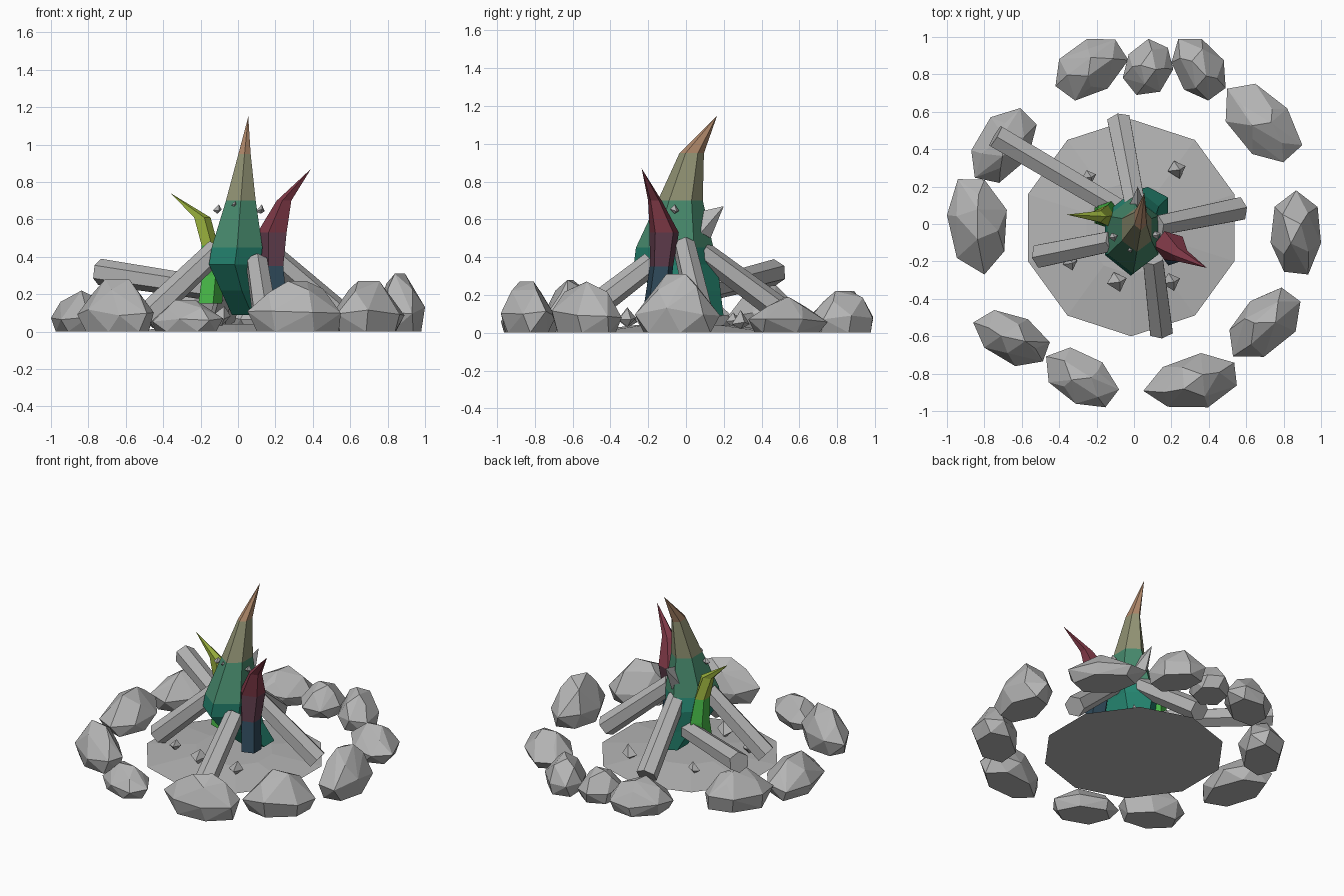
import bpy, bmesh, math, random
from mathutils import Vector

cube = bpy.data.objects.get("Cube")
if cube:
    bpy.data.objects.remove(cube, do_unlink=True)

random.seed(7)


def material(name, rgb):
    m = bpy.data.materials.new(name)
    m.use_nodes = True
    m.diffuse_color = (*rgb, 1)
    m.node_tree.nodes["Principled BSDF"].inputs["Base Color"].default_value = (*rgb, 1)
    return m


GREY = material("stone grey", (.46, .46, .46))
TEAL = material("teal", (.018, .23, .16))
GREEN = material("sea green", (.062, .25, .15))
OLIVE = material("olive", (.28, .285, .17))
TAN = material("tan", (.42, .24, .14))
BLUE = material("dark blue", (.027, .065, .10))
PLUM = material("plum", (.12, .047, .075))
MAROON = material("maroon", (.22, .042, .065))
BRIGHT = material("bright green", (.063, .48, .063))
LIME = material("lime", (.31, .42, .045))


def finish(name, bm, mats):
    bmesh.ops.recalc_face_normals(bm, faces=bm.faces[:])
    mesh = bpy.data.meshes.new(name)
    bm.to_mesh(mesh)
    bm.free()
    for m in mats:
        mesh.materials.append(m)
    obj = bpy.data.objects.new(name, mesh)
    bpy.context.collection.objects.link(obj)
    return obj


def hull(name, points):
    bm = bmesh.new()
    for p in points:
        bm.verts.new(p)
    res = bmesh.ops.convex_hull(bm, input=bm.verts[:])
    inner = [v for v in res["geom_interior"] if isinstance(v, bmesh.types.BMVert)]
    bmesh.ops.delete(bm, geom=inner, context='VERTS')
    bmesh.ops.dissolve_limit(bm, angle_limit=math.radians(6), verts=bm.verts[:], edges=bm.edges[:])
    return finish(name, bm, [GREY])


def stone(name, x0, x1, y0, y1, height, angle):
    """Faceted boulder with a flat base, fitted to its footprint."""
    pts = []
    for level, size, count in ((0, .82, 6), (.38, 1, 7), (.8, .62, 4), (1, .3, 2)):
        turn = random.uniform(0, 1)
        for i in range(count):
            a = math.tau * (i + turn) / count
            r = size * random.uniform(.92, 1.05)
            u, v = r * math.cos(a), .62 * r * math.sin(a)
            t = math.radians(angle)
            z = level + (random.uniform(-.09, .05) if 0 < level < 1 else 0)
            pts.append(Vector((u * math.cos(t) - v * math.sin(t),
                               u * math.sin(t) + v * math.cos(t), z * height)))
    for k, (lo, hi) in enumerate(((x0, x1), (y0, y1))):
        a, b = min(p[k] for p in pts), max(p[k] for p in pts)
        for p in pts:
            p[k] = lo + (p[k] - a) / (b - a) * (hi - lo)
    hull(name, pts)


def pebble(name, x, y, z, r):
    pts = [Vector((x, y, z)) + Vector((math.cos(a) * r, math.sin(a) * r, random.uniform(-.3, .3) * r))
           for a in (.4, 1.9, 3.3, 5)]
    hull(name, pts + [(x + r * .3, y, z + r * 1.2), (x, y, z - r * .8)])


def log(name, start, end, radius, sides=6):
    start, end = Vector(start), Vector(end)
    bm = bmesh.new()
    bmesh.ops.create_cone(bm, cap_ends=True, segments=sides, radius1=radius,
                          radius2=radius * .88, depth=(end - start).length)
    rot = (end - start).to_track_quat('Z', 'Y').to_matrix()
    bmesh.ops.rotate(bm, matrix=rot, verts=bm.verts[:])
    bmesh.ops.translate(bm, vec=(start + end) / 2, verts=bm.verts[:])
    finish(name, bm, [GREY])


def flame(name, rings, tip, mats, bands, sides=6, turn=0.5):
    """Loft rings of (z, x0, x1, y0, y1) up to a tip; bands gives a colour per level."""
    bm = bmesh.new()
    loops = []
    for z, x0, x1, y0, y1 in rings:
        loop = []
        for i in range(sides):
            a = math.tau * (i + turn) / sides
            k = 1.08
            loop.append(bm.verts.new(((x0 + x1) / 2 + (x1 - x0) / 2 * k * math.cos(a),
                                      (y0 + y1) / 2 + (y1 - y0) / 2 * k * math.sin(a), z)))
        loops.append(loop)
    bm.faces.new(loops[0])
    top = bm.verts.new(tip)
    for n, loop in enumerate(loops):
        for i in range(sides):
            j = (i + 1) % sides
            if n + 1 < len(loops):
                f = bm.faces.new((loop[i], loop[j], loops[n + 1][j], loops[n + 1][i]))
            else:
                f = bm.faces.new((loop[i], loop[j], top))
            f.material_index = bands[n]
    finish(name, bm, mats)


# Ring of stones: footprint, height, direction of the long axis
for n, s in enumerate((
        (-.42, -.03, .66, .99, .22, 25), (-.06, .21, .69, .99, .2, 80),
        (.2, .49, .66, .99, .22, 110), (.49, .9, .33, .75, .19, -45),
        (.73, 1, -.27, .18, .31, 90), (.51, .89, -.71, -.34, .27, 50),
        (.05, .55, -.98, -.69, .27, 15), (-.47, -.08, -.98, -.66, .17, -30),
        (-.86, -.45, -.76, -.46, .28, -30), (-1, -.68, -.27, .24, .22, 100),
        (-.87, -.52, .22, .62, .25, 50))):
    stone(f"ring_stone_{n + 1}", *s)

# Ash bed: a very low ten-sided mound
bm = bmesh.new()
bmesh.ops.create_cone(bm, cap_ends=True, segments=10, radius1=.58, radius2=.25, depth=.04)
bmesh.ops.translate(bm, vec=(-.015, -.02, .02), verts=bm.verts[:])
finish("ash_bed", bm, [GREY])

# Leaning logs and one resting on the stones
log("front_log", (.145, -.57, .07), (.1, -.18, .37), .07)
log("right_log", (-.5, -.17, .07), (-.11, -.09, .44), .07)
log("left_log", (.56, .08, .08), (.12, -.01, .46), .07)
log("back_log", (-.08, .55, .08), (.01, .08, .43), .07)
log("resting_log", (-.74, .47, .32), (-.08, .08, .22), .07)

# Pebbles on the ash and chips caught in the fire
for n, p in enumerate(((.23, .29, .06, .05), (-.24, .25, .06, .04), (-.09, -.31, .07, .055),
                       (.2, -.31, .07, .05), (-.34, -.21, .05, .04),
                       (-.11, -.07, .65, .025), (.12, -.06, .65, .025), (-.02, -.14, .68, .015))):
    pebble(f"pebble_{n + 1}", *p)
hull("flying_shard", [(-.03, .09, .52), (.07, .08, .53), (.02, .07, .64), (.02, .13, .5), (.02, .2, .67)])

# Flames
flame("main_flame",
      [(.09, -.04, .19, -.02, .19), (.22, -.1, .14, -.16, .17), (.36, -.165, .13, -.26, .15),
       (.45, -.15, .14, -.25, .13), (.7, -.07, .1, -.14, .08), (.95, 0, .07, -.03, .09)],
      (.055, .165, 1.15), [TEAL, GREEN, OLIVE, TAN], (0, 0, 0, 1, 2, 3))
flame("left_flame",
      [(.15, .14, .27, -.22, -.09), (.35, .12, .25, -.19, -.07), (.53, .11, .27, -.19, -.04),
       (.7, .21, .29, -.2, -.13)],
      (.39, -.235, .87), [BLUE, PLUM, MAROON], (0, 1, 2, 2), sides=5)
flame("right_flame",
      [(.15, -.22, -.09, -.02, .11), (.3, -.2, -.08, -.01, .12), (.46, -.2, -.11, -.01, .1),
       (.61, -.24, -.15, .01, .07)],
      (-.36, .05, .74), [BRIGHT, LIME], (0, 0, 1, 1), sides=5, turn=0)
